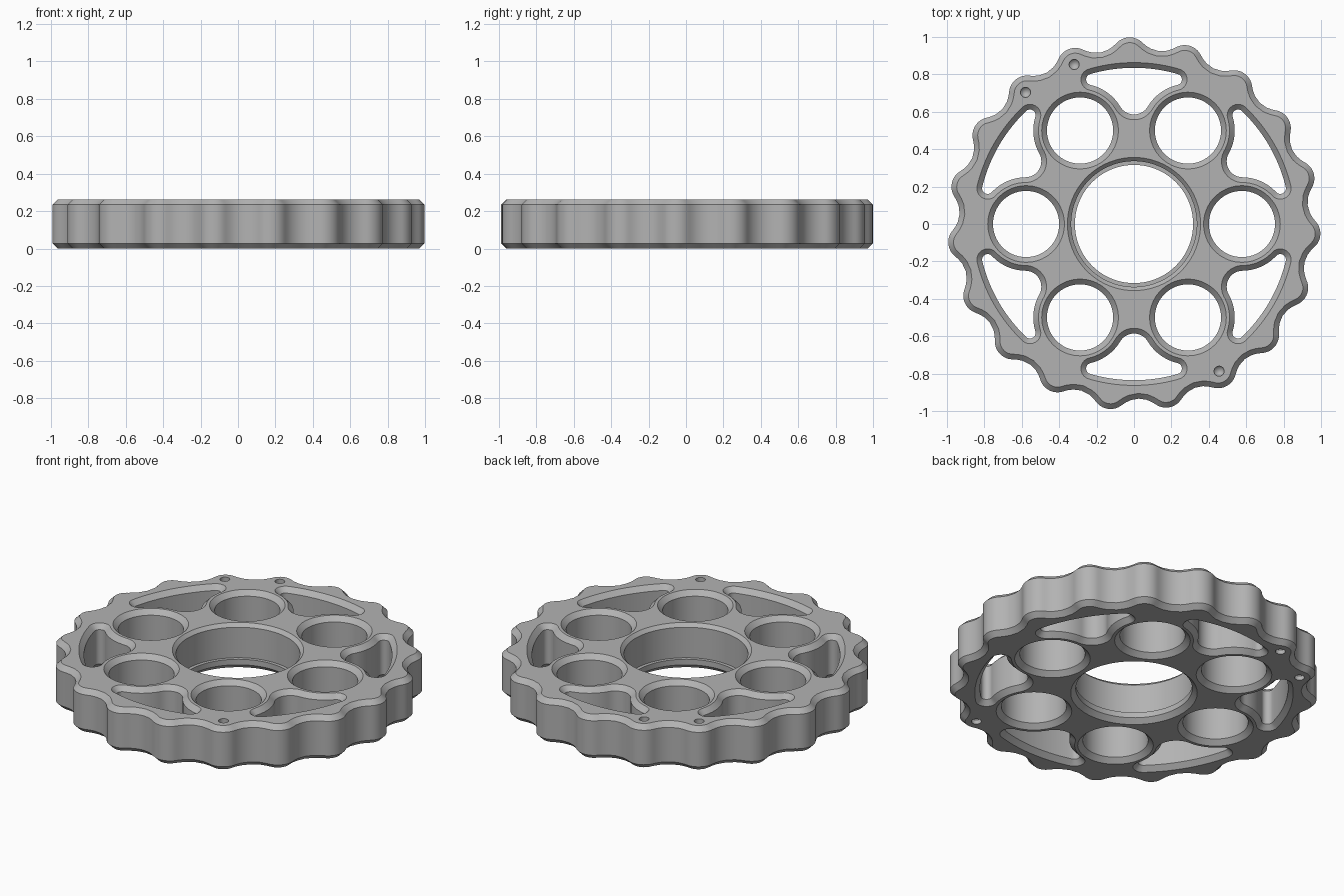
import bpy, bmesh
from math import sin, cos, atan2, acos, pi, radians, hypot

cube = bpy.data.objects.get("Cube")
if cube:
    bpy.data.objects.remove(cube, do_unlink=True)

HEIGHT, CHAMFER = 0.262, 0.028
LOBES = 19
PITCH = 0.577          # distance of the output holes from the centre


def loft(bm, rings):
    """Skin a closed solid through rings of equal length."""
    loops = [[bm.verts.new(p) for p in ring] for ring in rings]
    for a, b in zip(loops, loops[1:]):
        for i in range(len(a)):
            j = (i + 1) % len(a)
            bm.faces.new((a[i], a[j], b[j], b[i]))
    bm.faces.new(loops[0][::-1])
    bm.faces.new(loops[-1])


def make_object(name, bm):
    bmesh.ops.recalc_face_normals(bm, faces=bm.faces)
    mesh = bpy.data.meshes.new(name)
    bm.to_mesh(mesh)
    bm.free()
    obj = bpy.data.objects.new(name, mesh)
    bpy.context.collection.objects.link(obj)
    return obj


def at_height(outline, z):
    return [(x, y, z) for x, y in outline]


def circle(x, y, r, n=72):
    return [(x + r * cos(2 * pi * i / n), y + r * sin(2 * pi * i / n)) for i in range(n)]


def lobed_outline(inset, n=LOBES * 24):
    """Cycloidal rim; a larger roller radius gives a parallel inner curve."""
    ring, roller, ecc, pins = 1.08, 0.114 + inset, 0.032, LOBES + 1
    turn = radians(6.2)
    pts = []
    for i in range(n):
        t = 2 * pi * i / n
        psi = atan2(sin(-LOBES * t), ring / (ecc * pins) - cos(LOBES * t))
        x = ring * cos(t) - roller * cos(t + psi) - ecc * cos(pins * t)
        y = -ring * sin(t) + roller * sin(t + psi) + ecc * sin(pins * t)
        pts.append((x * cos(turn) - y * sin(turn), x * sin(turn) + y * cos(turn)))
    return pts


def arc(cx, cy, r, start, end, n):
    return [(cx + r * cos(start + (end - start) * i / n),
             cy + r * sin(start + (end - start) * i / n)) for i in range(n + 1)]


def slot_outline(grow, turn):
    """Window between two holes: outer arc, rounded tips, waisted sides."""
    rim, clear, tip, foot = 0.835, 0.25, 0.03, 0.0855
    hx, hy = PITCH / 2, PITCH * cos(pi / 6)
    a, b, c = PITCH, rim - tip, clear + tip
    ang = pi / 3 + acos((a * a + b * b - c * c) / (2 * a * b))
    tx, ty = b * cos(ang), b * sin(ang)
    fy = hy + ((clear + foot) ** 2 - hx * hx) ** 0.5
    to_tip = atan2(ty - hy, tx - hx)
    to_foot = atan2(fy - hy, -hx)
    half = arc(0, 0, rim + grow, pi / 2, ang, 10)
    half += arc(tx, ty, tip + grow, ang, to_tip - pi, 10)[1:]
    half += arc(hx, hy, clear - grow, to_tip, to_foot, 14)[1:]
    half += arc(0, fy, foot + grow, to_foot - pi, -pi / 2, 8)[1:]
    full = half + [(-x, y) for x, y in half[-2:0:-1]]
    return [(x * cos(turn) - y * sin(turn), x * sin(turn) + y * cos(turn)) for x, y in full]


def chamfered_cut(bm, shape):
    """Through cutter that also bevels both rims; shape(grow) gives the outline."""
    over = 0.01
    levels = ((-over, CHAMFER + over), (CHAMFER, 0),
              (HEIGHT - CHAMFER, 0), (HEIGHT + over, CHAMFER + over))
    loft(bm, [at_height(shape(g), z) for z, g in levels])


# Disc blank with bevelled lobed rim
bm = bmesh.new()
loft(bm, [at_height(lobed_outline(i), z) for z, i in
          ((0, CHAMFER), (CHAMFER, 0), (HEIGHT - CHAMFER, 0), (HEIGHT, CHAMFER))])
disc = make_object("cycloidal_disc", bm)

# Output holes and windows
cut = bmesh.new()
for k in range(6):
    a = k * pi / 3
    chamfered_cut(cut, lambda g: circle(PITCH * cos(a), PITCH * sin(a), 0.177 + g))
    chamfered_cut(cut, lambda g: slot_outline(g, a))

# Centre bore with bearing seat above a small lip
loft(cut, [at_height(circle(0, 0, r, 96), z) for z, r in
           ((-0.01, 0.353), (0.027, 0.316), (0.06, 0.316), (0.06, 0.336),
            (HEIGHT - 0.02, 0.336), (HEIGHT + 0.01, 0.366))])

# Small marker dimples on both faces
for x, y in ((-0.32, 0.853), (-0.58, 0.704), (0.455, -0.787)):
    for face, way in ((0, 1), (HEIGHT, -1)):
        loft(cut, [at_height(circle(x, y, r, 24), face + way * d) for d, r in
                   ((-0.01, 0.027), (0.025, 0.027), (0.035, 0.018), (0.04, 0.005))])
cutter = make_object("opening_cutter", cut)
cutter.hide_render = True

mod = disc.modifiers.new("openings", "BOOLEAN")
mod.operation, mod.solver, mod.object = "DIFFERENCE", "EXACT", cutter
bpy.context.view_layer.objects.active = disc
disc.select_set(True)
bpy.ops.object.modifier_apply(modifier=mod.name)
bpy.data.objects.remove(cutter, do_unlink=True)

# Grey metal
grey = bpy.data.materials.new("grey_metal")
grey.use_nodes = True
colour = (0.45, 0.45, 0.45, 1)
grey.diffuse_color = colour
grey.node_tree.nodes["Principled BSDF"].inputs["Base Color"].default_value = colour
disc.data.materials.clear()
disc.data.materials.append(grey)
for face in disc.data.polygons:
    face.material_index = 0

bpy.ops.object.select_all(action="DESELECT")
disc.select_set(True)
bpy.ops.object.shade_smooth_by_angle(angle=radians(30))
